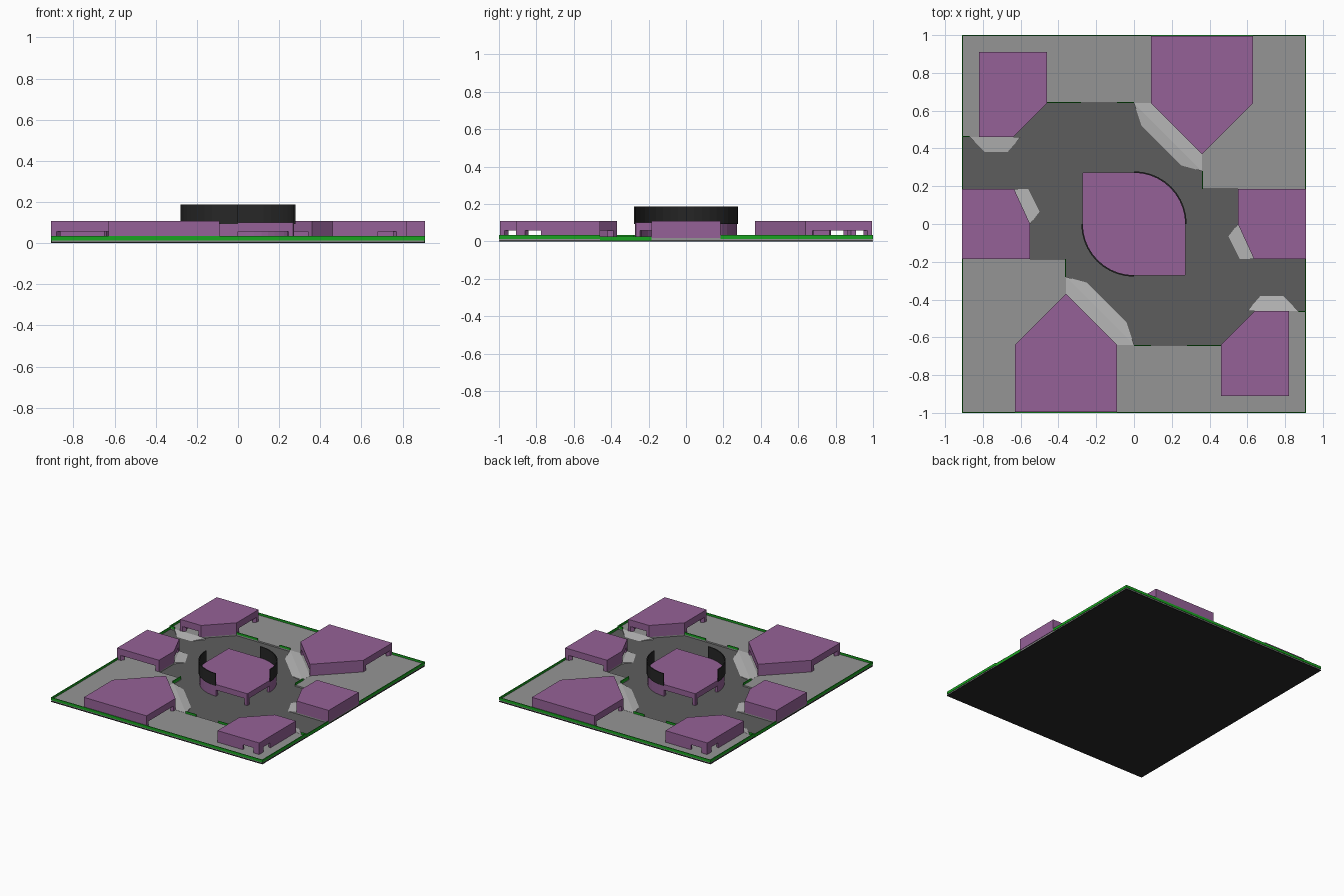
import bpy, bmesh, math
from mathutils import Vector

if "Cube" in bpy.data.objects:
    bpy.data.objects.remove(bpy.data.objects["Cube"])


def mat(name, r, g, b):
    m = bpy.data.materials.new(name)
    m.diffuse_color = (r, g, b, 1)
    m.use_nodes = True
    m.node_tree.nodes["Principled BSDF"].inputs["Base Color"].default_value = m.diffuse_color
    return m


PURPLE = mat("purple", .30, .12, .31)
GREEN = mat("green", .01, .37, .015)
DARK = mat("dark_grey", .11, .11, .11)
MID = mat("mid_grey", .30, .30, .30)
LIGHT = mat("light_grey", .47, .47, .47)
BLACK = mat("black", .02, .02, .02)

FLOOR, PAD, OPEN_TOP, ROOF = .008, .018, .057, .108


def rot(pts, s):
    # half-turn copy when s is -1
    return [Vector((p[0] * s, p[1] * s)) for p in pts]


def finish(bm, name, m):
    bmesh.ops.recalc_face_normals(bm, faces=bm.faces)
    me = bpy.data.meshes.new(name)
    bm.to_mesh(me)
    bm.free()
    me.materials.append(m)
    ob = bpy.data.objects.new(name, me)
    bpy.context.collection.objects.link(ob)
    return ob


def add_prism(bm, pts, z0, z1):
    lo = [bm.verts.new((p[0], p[1], z0)) for p in pts]
    hi = [bm.verts.new((p[0], p[1], z1)) for p in pts]
    bm.faces.new(lo[::-1])
    bm.faces.new(hi)
    n = len(pts)
    for i in range(n):
        j = (i + 1) % n
        bm.faces.new((lo[i], lo[j], hi[j], hi[i]))


def prism(name, pts, z0, z1, m):
    bm = bmesh.new()
    add_prism(bm, pts, z0, z1)
    return finish(bm, name, m)


def left(a, b):
    d = (b - a).normalized()
    return Vector((-d.y, d.x))


def inset(pts, t):
    out = []
    for i, p in enumerate(pts):
        n1 = left(pts[i - 1], p)
        n2 = left(p, pts[(i + 1) % len(pts)])
        out.append(p + (n1 + n2) * t / (1 + n1.dot(n2)))
    return out


def building(name, pts, openings, z0=PAD, z1=ROOF, t=.022):
    """Hollow block: roof slab plus wall panels; openings = {edge: (start, end)}."""
    bm = bmesh.new()
    inn = inset(pts, t)
    n = len(pts)
    add_prism(bm, pts, z1 - .01, z1)
    for i in range(n):
        j = (i + 1) % n

        def panel(u, v, za, zb):
            if v - u > .001:
                add_prism(bm, [pts[i].lerp(pts[j], u), pts[i].lerp(pts[j], v),
                               inn[i].lerp(inn[j], v), inn[i].lerp(inn[j], u)], za, zb)
        a, b = openings.get(i, (1, 1))
        panel(0, a, z0, z1 - .01)
        panel(a, b, OPEN_TOP, z1 - .01)
        panel(b, 1, z0, z1 - .01)
    return finish(bm, name, PURPLE)


def ramp(name, top, bottom):
    bm = bmesh.new()
    for p in top:
        bm.verts.new((p[0], p[1], PAD + .001))
    for p in top + bottom:
        bm.verts.new((p[0], p[1], FLOOR))
    bmesh.ops.convex_hull(bm, input=bm.verts)
    return finish(bm, name, LIGHT)


def wall(name, a, b, z0, z1):
    n = left(a, b) * .006
    return prism(name, [a, b, b + n, a + n], z0, z1, GREEN)


def arc(r, a0, a1, n=10):
    return [(r * math.cos(math.radians(a0 + (a1 - a0) * i / n)),
             r * math.sin(math.radians(a0 + (a1 - a0) * i / n))) for i in range(n + 1)]


# base and low floor
rect = [(-.91, -1), (.91, -1), (.91, 1), (-.91, 1)]
prism("base_slab", rect, 0, .005, BLACK)
prism("low_floor", [(x * .996, y * .996) for x, y in rect], .004, FLOOR, DARK)

pad = [(-.906, .996), (-.906, .46), (-.64, .46), (-.46, .64), (.09, .64), (.36, .37), (.36, .185),
       (.55, .185), (.55, 0), (.635, -.185), (.906, -.185), (.906, .996)]
big = [(.09, .995), (.09, .64), (.36, .37), (.63, .64), (.63, .995)]
small = [(-.82, .91), (-.82, .46), (-.64, .46), (-.46, .64), (-.46, .91)]
side = [(-.91, .185), (-.91, -.185), (-.55, -.185), (-.55, 0), (-.635, .185)]

ramps = [
    ("big_ramp", [(0, .64), (.09, .64), (.36, .37), (.36, .28)], [(.04, .52), (.25, .31)]),
    ("small_ramp", [(-.87, .46), (-.6, .46)], [(-.67, .38), (-.79, .38)]),
    ("side_ramp", [(-.635, .185), (-.55, 0)], [(-.5, .065), (-.56, .185)]),
]
# edging strips: start, end, bottom, top
edging = [
    ((.91, 1), (-.91, 1), .014, .034), ((.91, .185), (.91, 1), .014, .034),
    ((-.91, 1), (-.91, .46), .014, .034), ((-.91, .46), (-.91, .185), .005, .026),
    ((-.46, .64), (-.28, .64), .012, .034), ((-.09, .64), (0, .64), .012, .034),
    ((.36, .28), (.36, .185), .012, .034), ((-.904, .46), (-.87, .46), .012, .034),
]

for s, tag in ((1, "back"), (-1, "front")):
    prism(f"{tag}_raised_pad", rot(pad, s), .006, PAD, MID)
    building(f"{tag}_big_building", rot(big, s), {0: (.07, .93), 1: (.07, .93), 3: (.1, .93)})
    building(f"{tag}_small_building", rot(small, s),
             {0: (.11, .30), 1: (.12, .88), 3: (.1, .9), 4: (.61, .86)})
    building(f"{tag}_side_building", rot(side, s), {1: (.08, .92), 3: (.12, .88)})
    for name, top, bottom in ramps:
        ramp(f"{tag}_{name}", rot(top, s), rot(bottom, s))
    for k, (a, b, z0, z1) in enumerate(edging):
        p, q = rot([a, b], s)
        wall(f"{tag}_edging_{k}", p, q, z0, z1)
    # curved parapet on the centre roof
    ring = arc(.279, 0, 90) + arc(.271, 90, 0)
    prism(f"{tag}_parapet", rot(ring, s), .092, .187, BLACK)

# central pavilion with two rounded corners and two corner posts
quarter = [(.268, -.272), (.272, -.268)] + arc(.272, 0, 90)
centre = rot(quarter, 1) + rot(quarter, -1)
h = len(quarter)
gaps = {}
for k in (0, h):
    gaps[k + 1] = (.08, 1)
    gaps[k + h - 1] = (0, .92)
building("centre_pavilion", centre, gaps, FLOOR, .1)
